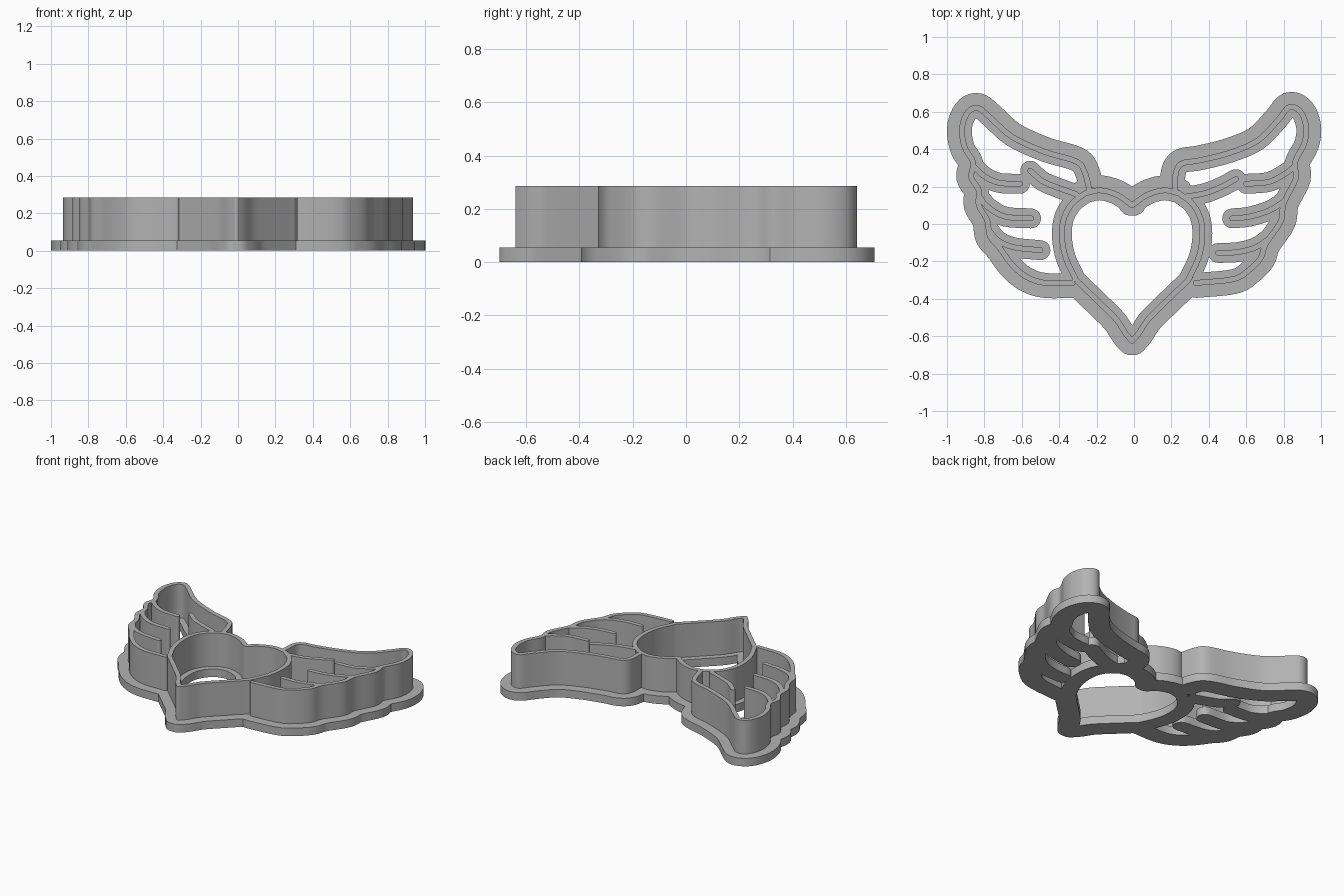
import bpy, bmesh, math
from mathutils import Vector

if "Cube" in bpy.data.objects:
    bpy.data.objects.remove(bpy.data.objects["Cube"], do_unlink=True)

FLANGE_TOP, WALL_TOP = 0.055, 0.285
WALL, OUTER, INNER = 0.015, 0.08, 0.053

grey = bpy.data.materials.new("plain grey")
grey.use_nodes = True
grey.diffuse_color = (0.45, 0.45, 0.45, 1)
grey.node_tree.nodes["Principled BSDF"].inputs["Base Color"].default_value = (0.45, 0.45, 0.45, 1)

# Centre lines in hundredths of a unit, each running away from the heart's top
wings = {
    -1: [(-24, 19), (-26.5, 28), (-31, 33.5), (-47.5, 38.5), (-65, 46.5), (-77, 57), (-83.5, 62),
         (-89, 59.5), (-92, 51), (-90.5, 41), (-86, 33), (-87, 25), (-83, 18), (-83, 10), (-78.5, 2),
         (-77, -6.5), (-72, -12.5), (-65, -22), (-57, -28.5), (-47.5, -31.5), (-33, -31.5)],
    1: [(22, 19), (22.5, 28), (26, 32.5), (35, 34), (51, 38), (66, 44.5), (77, 55.5), (83, 62.5),
        (89, 60), (92, 52), (91, 43), (86, 33), (86.5, 24.5), (80, 11), (78.5, 1.5), (70.5, -10.5),
        (67.5, -18.5), (61, -25), (53, -29.5), (33, -31.5)],
}
feathers = {
    -1: [[(-86, 31), (-80, 25.5), (-72, 22), (-61, 21.5)],
         [(-83, 15), (-78, 9), (-69, 4), (-55, 3)],
         [(-77, -4), (-72.5, -9), (-64, -12.5), (-50, -14)],
         [(-55.5, 28.5), (-49, 23), (-41, 19.5), (-31, 16)]],
    1: [[(86, 31), (81, 27), (72, 22.5), (60, 21.5)],
        [(80, 12), (73, 7.5), (62, 4), (52.5, 3)],
        [(72, -8), (65, -12.5), (55.5, -15), (45, -15.5)],
        [(54.5, 24), (47, 20), (38, 16.5), (27, 14.5)]],
}
# Half heart, mirrored about its own axis
HEART_AXIS = -1
heart_top = [(0, 10), (8, 15.5), (17, 18), (25, 16.5)]
heart_side = [(25, 16.5), (32, 11), (36.5, 3), (37.5, -7), (35.5, -18), (30, -30)]
heart_bottom = [(30, -30), (17.5, -42), (8.5, -51), (3.5, -58.5), (0, -62.5)]


def half_heart(points, side):
    return [(HEART_AXIS + side * x, y) for x, y in points]


def smooth_path(points, steps=5):
    """Catmull-Rom curve through the points."""
    p = [Vector(q) / 100 for q in points]
    p = [2 * p[0] - p[1]] + p + [2 * p[-1] - p[-2]]
    path = []
    for a, b, c, d in zip(p, p[1:], p[2:], p[3:]):
        for i in range(steps):
            t = i / steps
            path.append(0.5 * (2 * b + (c - a) * t + (2 * a - 5 * b + 4 * c - d) * t ** 2
                               + (3 * b - a - 3 * c + d) * t ** 3))
    return path + [p[-2]]


def stroke(points, left, right, z0, z1):
    """Upright ribbon along a path, with round ends."""
    path = smooth_path(points)
    last = len(path) - 1
    bm = bmesh.new()
    lefts, rights = [], []
    for i, p in enumerate(path):
        t = (path[min(i + 1, last)] - path[max(i - 1, 0)]).normalized()
        n = Vector((-t.y, t.x))
        lefts.append(bm.verts.new((*(p + n * left), z0)))
        rights.append(bm.verts.new((*(p - n * right), z0)))
    for i in range(last):
        bm.faces.new((lefts[i], rights[i], rights[i + 1], lefts[i + 1]))
    for a, b in ((lefts[0], rights[0]), (rights[-1], lefts[-1])):
        mid, arm = (a.co + b.co) / 2, (a.co - b.co) / 2
        out = Vector((-arm.y, arm.x, 0))
        arc = [bm.verts.new(mid + arm * math.cos(k * math.pi / 10) + out * math.sin(k * math.pi / 10))
               for k in range(1, 10)]
        bm.faces.new([a] + arc + [b])
    bmesh.ops.recalc_face_normals(bm, faces=bm.faces)
    grown = bmesh.ops.extrude_face_region(bm, geom=bm.faces[:])["geom"]
    bmesh.ops.translate(bm, vec=(0, 0, z1 - z0), verts=[v for v in grown if isinstance(v, bmesh.types.BMVert)])
    bmesh.ops.recalc_face_normals(bm, faces=bm.faces)
    mesh = bpy.data.meshes.new("stroke")
    bm.to_mesh(mesh)
    bm.free()
    obj = bpy.data.objects.new("stroke", mesh)
    bpy.context.collection.objects.link(obj)
    return obj


def merge(strokes, name):
    """Unite the strokes into one clean solid."""
    body = strokes[0]
    body.name = body.data.name = name
    for other in strokes[1:]:
        mod = body.modifiers.new("unite", 'BOOLEAN')
        mod.operation, mod.solver, mod.object = 'UNION', 'EXACT', other
    bpy.context.view_layer.update()
    result = bpy.data.meshes.new_from_object(body.evaluated_get(bpy.context.evaluated_depsgraph_get()))
    body.modifiers.clear()
    body.data = result
    for other in strokes[1:]:
        bpy.data.objects.remove(other, do_unlink=True)
    bm = bmesh.new()
    bm.from_mesh(result)
    bmesh.ops.remove_doubles(bm, verts=bm.verts, dist=0.0005)
    bmesh.ops.dissolve_limit(bm, angle_limit=0.01, verts=bm.verts, edges=bm.edges)
    bm.to_mesh(result)
    bm.free()
    result.materials.clear()
    result.materials.append(grey)
    bpy.ops.object.select_all(action='DESELECT')
    bpy.context.view_layer.objects.active = body
    body.select_set(True)
    bpy.ops.object.shade_smooth_by_angle(angle=math.radians(30))


flange, walls = [], []
for side in (-1, 1):
    # Outer outline: the flange is wider on the outside
    for line in (wings[side], half_heart(heart_top, side), half_heart(heart_bottom, side)):
        widths = (OUTER, INNER) if side > 0 else (INNER, OUTER)
        flange.append(stroke(line, *widths, 0, FLANGE_TOP))
        walls.append(stroke(line, WALL, WALL, FLANGE_TOP - 0.02, WALL_TOP))
    # Heart sides and feathers
    for line in [half_heart(heart_side, side)] + feathers[side]:
        flange.append(stroke(line, INNER, INNER, 0, FLANGE_TOP))
        walls.append(stroke(line, WALL, WALL, FLANGE_TOP - 0.02, WALL_TOP))

merge(flange, "base_flange")
merge(walls, "cutter_walls")
